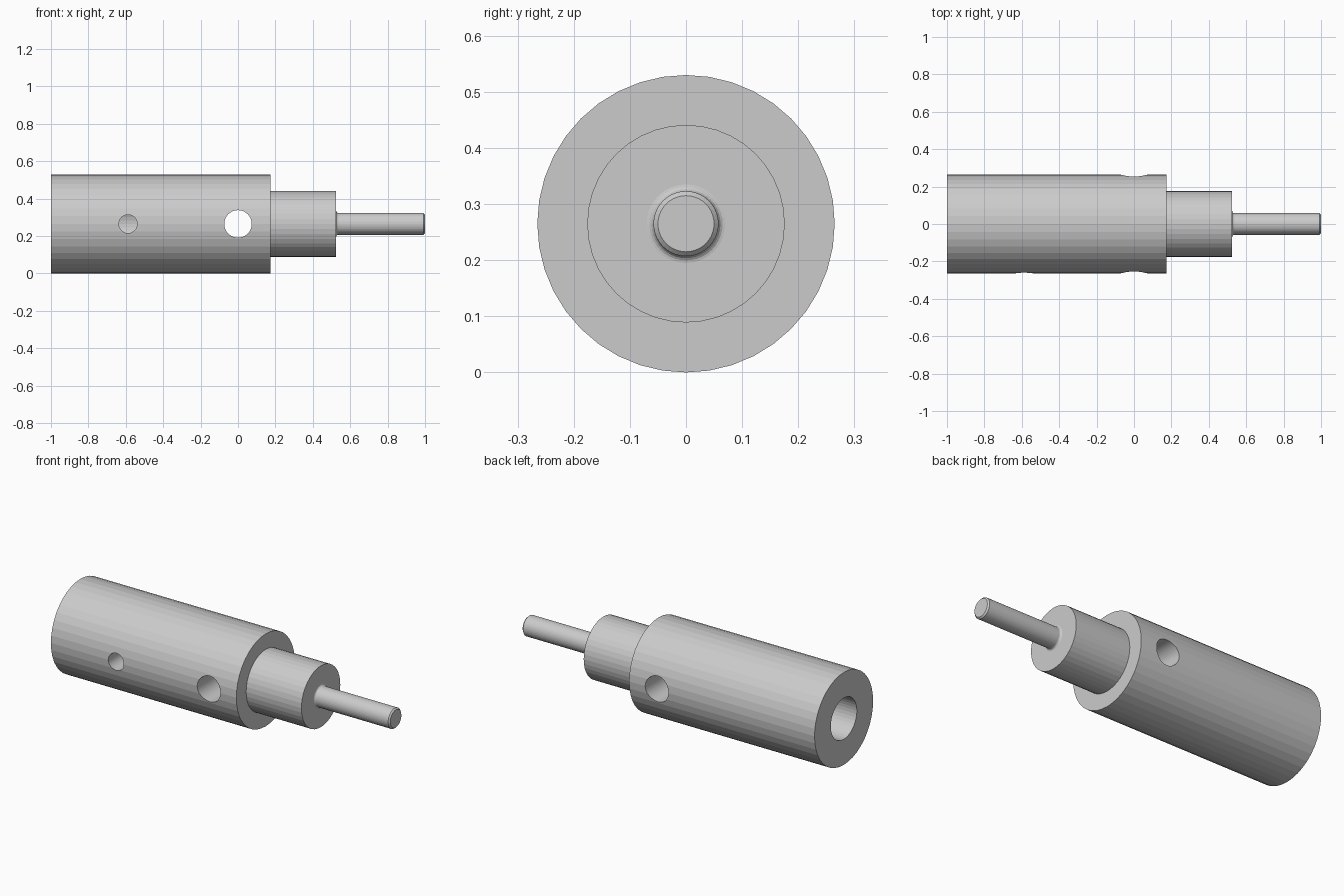
import bpy, bmesh, math
from mathutils import Matrix

if "Cube" in bpy.data.objects:
    bpy.data.objects.remove(bpy.data.objects["Cube"])

R = 0.265            # body radius, also the height of the axis
SIDES = 40


def lathe(name, profile, steps):
    """Revolve (x, radius) points about the horizontal axis."""
    bm = bmesh.new()
    rings = []
    for x, r in profile:
        rings.append([bm.verts.new((x, r * math.sin(2 * math.pi * i / steps),
                                    R + r * math.cos(2 * math.pi * i / steps)))
                      for i in range(steps)])
    for a, b in zip(rings, rings[1:]):
        for i in range(steps):
            j = (i + 1) % steps
            bm.faces.new((a[i], a[j], b[j], b[i]))
    bm.faces.new(rings[0])
    bm.faces.new(rings[-1])
    bmesh.ops.recalc_face_normals(bm, faces=bm.faces)
    mesh = bpy.data.meshes.new(name)
    bm.to_mesh(mesh)
    bm.free()
    obj = bpy.data.objects.new(name, mesh)
    bpy.context.collection.objects.link(obj)
    return obj


def cut_cylinder(target, name, radius, start, end, axis):
    """Subtract a round hole running along X or Y."""
    centre = [(a + b) / 2 for a, b in zip(start, end)]
    length = math.dist(start, end)
    rot = (0, math.pi / 2, 0) if axis == 'X' else (math.pi / 2, 0, 0)
    bpy.ops.mesh.primitive_cylinder_add(vertices=SIDES, radius=radius, depth=length,
                                        location=centre, rotation=rot)
    cutter = bpy.context.object
    cutter.name = name
    cutter.hide_render = True
    mod = target.modifiers.new(name, 'BOOLEAN')
    mod.operation = 'DIFFERENCE'
    mod.solver = 'EXACT'
    mod.object = cutter
    bpy.context.view_layer.objects.active = target
    bpy.ops.object.modifier_apply(modifier=mod.name)
    bpy.data.objects.remove(cutter, do_unlink=True)


# Stepped shaft: body, shoulder, filleted pin with chamfered tip
fillet = [(0.525 + 0.012 * (1 - math.cos(t)), 0.07 - 0.012 * math.sin(t))
          for t in (math.radians(22.5 * k) for k in range(5))]
profile = [(-1, R), (0.175, R), (0.175, 0.176), (0.525, 0.176)] + fillet + \
          [(0.992, 0.058), (1.0, 0.05)]
shaft = lathe("stepped_shaft", profile, SIDES)

# Blind bore in the left end
cut_cylinder(shaft, "bore", 0.118, (-1.1, 0, R), (-0.18, 0, R), 'X')
# Set screw hole from the front into the bore
cut_cylinder(shaft, "screw_hole", 0.049, (-0.588, -0.4, R), (-0.588, 0, R), 'Y')
# Cross hole right through the body
cut_cylinder(shaft, "cross_hole", 0.0735, (0, -0.4, R), (0, 0.4, R), 'Y')

# Smooth only the fine curves; the body keeps its facets
for p in shaft.data.polygons:
    p.use_smooth = False
